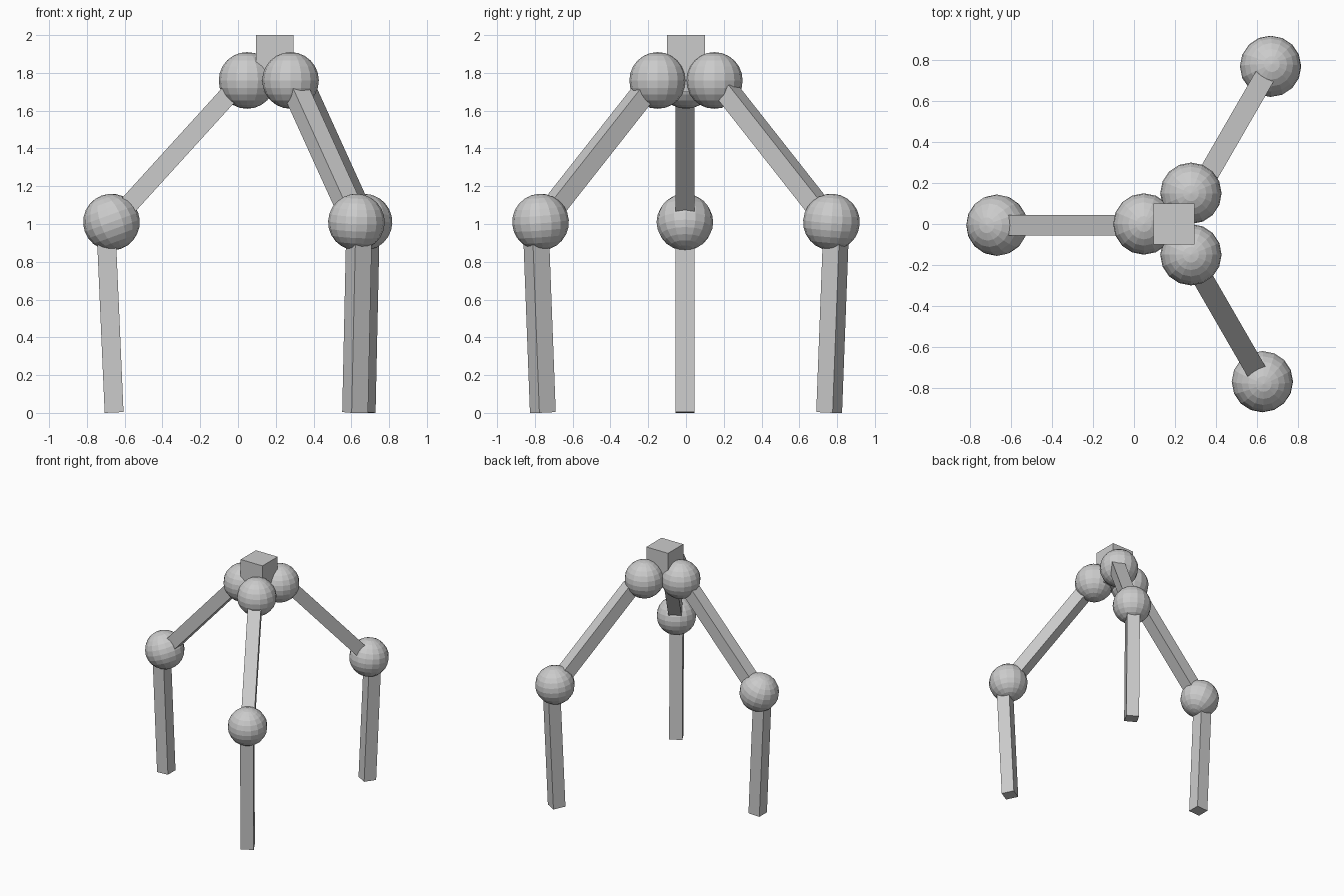
import bpy
import math
from mathutils import Vector, Matrix

if "Cube" in bpy.data.objects:
    bpy.data.objects.remove(bpy.data.objects["Cube"])

BAR = 0.1       # square bar thickness
JOINT = 0.15    # joint ball radius


def box(name, matrix):
    bpy.ops.mesh.primitive_cube_add(size=1)
    ob = bpy.context.object
    ob.name = name
    ob.data.transform(matrix)
    return ob


def bar(name, a, b, tangent):
    """Square bar from a to b, one side kept parallel to the horizontal tangent."""
    axis = b - a
    z = axis.normalized()
    x = z.cross(tangent).normalized()
    y = z.cross(x)
    rot = Matrix((x, y, z)).transposed().to_4x4()
    size = Matrix.Diagonal((BAR, BAR, axis.length, 1))
    return box(name, Matrix.Translation((a + b) / 2) @ rot @ size)


def ball(name, pos, tangent, tilt):
    bpy.ops.mesh.primitive_uv_sphere_add(segments=16, ring_count=12, radius=JOINT)
    ob = bpy.context.object
    ob.name = name
    ob.data.transform(Matrix.Translation(pos) @ Matrix.Rotation(tilt, 4, tangent))


# Central block on top
box("head_block", Matrix.Translation((0.195, 0, 1.85)) @ Matrix.Diagonal((0.2, 0.2, 0.3, 1)))

# Three legs: name, outward angle, hip xy, knee xy
legs = [
    ("left", 180, (0.048, 0.0), (-0.67, -0.006)),
    ("back", 60, (0.278, 0.15), (0.667, 0.77)),
    ("front", -60, (0.278, -0.15), (0.627, -0.77)),
]
for name, angle, hip, knee in legs:
    a = math.radians(angle)
    out = Vector((math.cos(a), math.sin(a), 0))
    tangent = Vector((-out.y, out.x, 0))
    hip = Vector((*hip, 1.76))
    knee = Vector((*knee, 1.01))
    ball(name + "_hip_joint", hip, tangent, 0)
    ball(name + "_knee_joint", knee, tangent, math.radians(20 if name == "left" else 5))

    # Upper bar slopes up and inwards from knee to hip
    slope = Vector((0, 0, 1.1)) - out
    mid = knee - out * 0.097 + Vector((0, 0, 0.098))
    bar(name + "_upper_leg", mid - slope * 0.05, mid + slope * 0.54, tangent)

    # Lower bar leans slightly inwards towards the floor
    top = knee + out * 0.03
    foot = knee - out * 0.014
    foot.z = 0.0022
    bar(name + "_lower_leg", top, foot, tangent)
